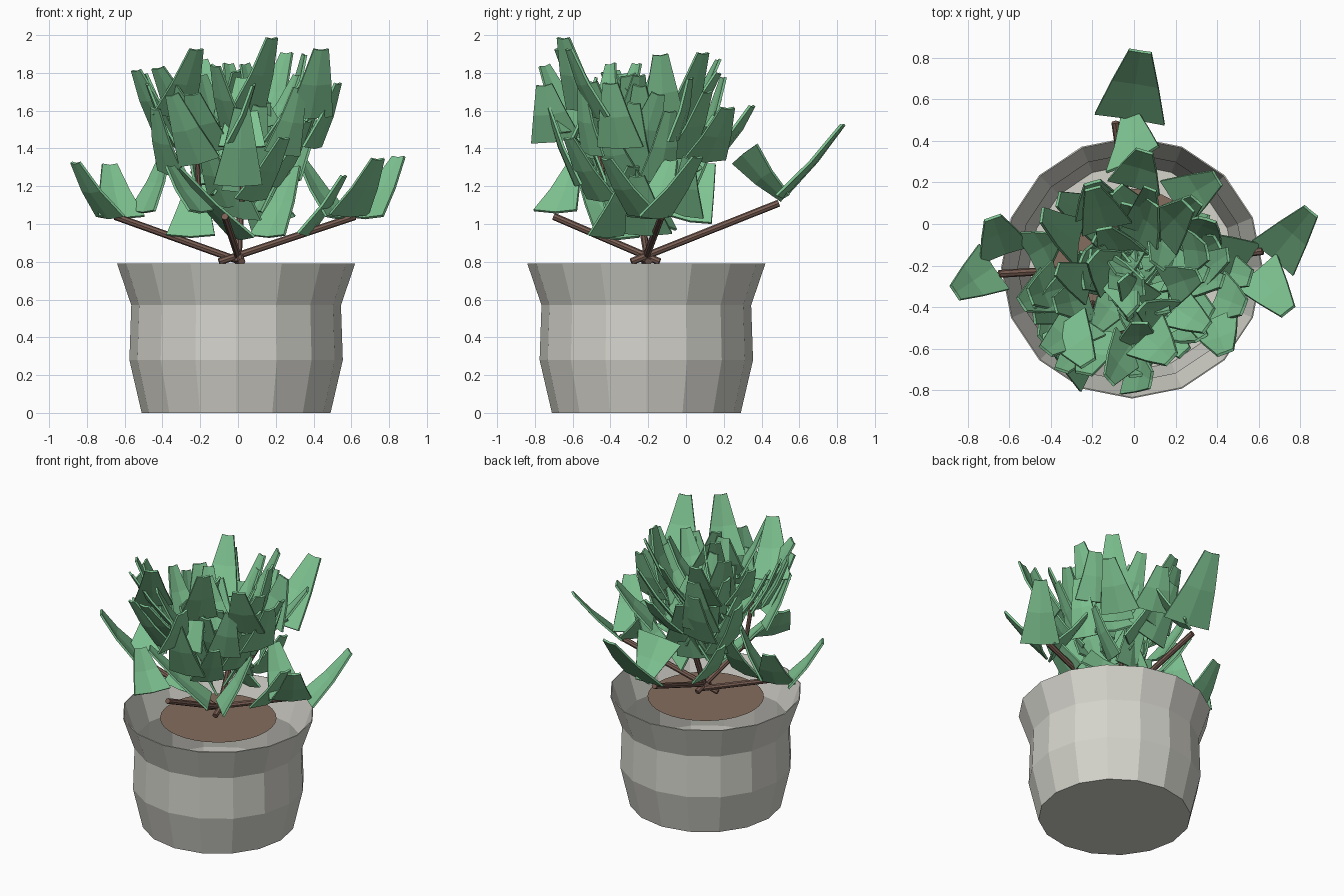
import bpy, bmesh, math, random
from mathutils import Vector

if "Cube" in bpy.data.objects:
    bpy.data.objects.remove(bpy.data.objects["Cube"])

random.seed(5)
CX, CY = -0.01, -0.21          # pot axis


def material(name, rgb):
    m = bpy.data.materials.new(name)
    m.diffuse_color = (*rgb, 1)
    m.use_nodes = True
    m.node_tree.nodes["Principled BSDF"].inputs["Base Color"].default_value = m.diffuse_color
    return m


GREY = material("stone_grey", (0.66, 0.655, 0.60))
GREEN = material("leaf_green", (0.21, 0.55, 0.285))
SOIL = material("soil_brown", (0.235, 0.155, 0.112))
BARK = material("bark_brown", (0.20, 0.115, 0.09))


def finish(name, bm, mat):
    mesh = bpy.data.meshes.new(name)
    bm.to_mesh(mesh)
    bm.free()
    mesh.materials.append(mat)
    ob = bpy.data.objects.new(name, mesh)
    bpy.context.collection.objects.link(ob)
    return ob


# Pot: sixteen-sided thin shell, open at the top
bm = bmesh.new()
rings = []
for r, z in [(0.50, 0), (0.565, 0.28), (0.555, 0.57), (0.63, 0.79)]:
    rings.append([bm.verts.new((CX + r * math.cos(k * math.tau / 16),
                                CY + r * math.sin(k * math.tau / 16), z))
                  for k in range(16)])
bm.faces.new(rings[0][::-1])
for lo, hi in zip(rings, rings[1:]):
    for k in range(16):
        j = (k + 1) % 16
        bm.faces.new((lo[k], lo[j], hi[j], hi[k]))
pot = finish("pot", bm, GREY)
shell = pot.modifiers.new("wall", 'SOLIDIFY')
shell.thickness, shell.offset = 0.006, -1

# Soil: flat disc just under the rim
bm = bmesh.new()
bmesh.ops.create_circle(bm, cap_ends=True, segments=32, radius=0.38)
bmesh.ops.translate(bm, verts=bm.verts, vec=(CX, CY, 0.747))
finish("soil", bm, SOIL)


# Stems: crossing low branches and a few upright twigs
def stem(name, a, b, r=0.019):
    a, b = Vector(a), Vector(b)
    bm = bmesh.new()
    bmesh.ops.create_cone(bm, cap_ends=True, segments=8, radius1=r, radius2=r,
                          depth=(b - a).length)
    ob = finish(name, bm, BARK)
    ob.location = (a + b) / 2
    ob.rotation_euler = (b - a).to_track_quat('Z', 'Y').to_euler()


stem("stem_right", (-0.10, -0.22, 0.80), (0.62, -0.13, 1.04))
stem("stem_left", (0.02, -0.20, 0.80), (-0.65, -0.24, 1.04))
stem("stem_back", (0.02, -0.29, 0.80), (-0.09, 0.49, 1.11))
stem("stem_front", (0.01, -0.14, 0.80), (-0.07, -0.70, 1.04))
stem("stem_middle", (0.00, -0.22, 0.80), (0.02, -0.08, 1.20))
stem("twig_front", (0.02, -0.42, 1.12), (0.03, -0.49, 1.57), 0.014)
stem("twig_left", (-0.20, -0.38, 1.08), (-0.22, -0.44, 1.40), 0.014)


# Leaves: wide-based tapering blades with a soft crease and a curl
def leaf(bm, base, tip, width, twist=0.0):
    base, tip = Vector(base), Vector(tip)
    d = (tip - base).normalized()
    side = d.cross(Vector((0, 0, 1))).normalized()
    n = side.cross(d)
    side, n = (side * math.cos(twist) + n * math.sin(twist),
               n * math.cos(twist) - side * math.sin(twist))
    rows = []
    for t, w, curl in [(0, 1, 0), (0.5, 0.66, -0.012), (1, 0.32, 0)]:
        p = base.lerp(tip, t) + n * curl
        rows.append([bm.verts.new(p + side * (s * w * width / 2)
                                  + n * (0.012 * abs(s) * w)
                                  + d * (0.006 * abs(s)))
                     for s in (-1, 0, 1)])
    for a, b in zip(rows, rows[1:]):
        for i in range(2):
            bm.faces.new((a[i], a[i + 1], b[i + 1], b[i]))


def leaf_object(name, bm):
    ob = finish(name, bm, GREEN)
    m = ob.modifiers.new("thickness", 'SOLIDIFY')
    m.thickness, m.offset = 0.014, 0


# Back blades at the end of the longest branch
bm = bmesh.new()
leaf(bm, (-0.02, 0.51, 1.14), (0.03, 0.83, 1.52), 0.34)
leaf(bm, (0.00, 0.30, 1.37), (-0.02, 0.52, 1.14), 0.30, 0.5)
leaf_object("back_leaves", bm)

# Blades at the other branch ends and around the outline
placed = [
    ((-0.68, -0.21, 1.03), (-0.86, -0.33, 1.32)),
    ((0.67, -0.16, 1.03), (0.85, 0.06, 1.35)),
    ((0.59, -0.23, 1.04), (0.74, -0.42, 1.34)),
    ((-0.62, -0.14, 1.03), (-0.68, 0.03, 1.31)),
    ((-0.20, -0.69, 1.06), (-0.36, -0.60, 1.30)),
    ((0.02, -0.36, 0.92), (-0.32, -0.55, 1.29)),
    ((0.16, -0.42, 0.93), (0.30, -0.28, 1.30)),
    ((-0.25, -0.32, 0.93), (-0.22, -0.14, 1.24)),
    ((0.36, -0.20, 0.94), (0.56, -0.26, 1.25)),
    ((0.53, -0.20, 1.03), (0.34, -0.08, 1.33)),
    ((-0.50, -0.15, 1.06), (-0.38, -0.08, 1.38)),
    ((0.00, -0.58, 1.20), (0.02, -0.73, 1.61)),
    ((0.06, -0.54, 1.60), (0.18, -0.65, 1.98)),
    ((-0.34, -0.48, 1.57), (-0.22, -0.67, 1.92)),
    ((0.38, -0.46, 1.56), (0.44, -0.62, 1.92)),
    ((-0.36, -0.30, 1.45), (-0.50, -0.35, 1.79)),
    ((0.40, -0.35, 1.40), (0.53, -0.40, 1.74)),
    ((0.20, 0.10, 1.33), (0.40, 0.22, 1.61)),
    ((0.00, 0.18, 1.38), (0.05, 0.35, 1.62)),
    ((-0.16, 0.06, 1.36), (-0.20, 0.20, 1.77)),
    ((0.12, -0.05, 1.50), (0.26, 0.09, 1.90)),
]
bm = bmesh.new()
for base, tip in placed:
    leaf(bm, base, tip, 0.26)
leaf_object("outer_leaves", bm)

# Dense crown: rising blades fanned around an axis that leans forward,
# every fourth one leaning back toward the middle
bm = bmesh.new()
count = 62
for i in range(count):
    z = 0.98 + 0.54 * ((i + 0.5) / count) ** 0.75
    a = i * 2.39996 + random.uniform(-0.3, 0.3)
    r = random.uniform(0.08, 0.40) * min(1, 0.5 + (z - 0.95) * 2)
    cy = -0.14 - 0.36 * (z - 1.0)
    out = Vector((math.cos(a), math.sin(a), 0))
    base = Vector((0.0, cy, z)) + out * r
    a += random.uniform(-0.7, 0.7)
    lean = random.uniform(0.09, 0.24)
    if i % 4 == 0:
        lean *= -0.9
    length = random.uniform(0.29, 0.40)
    tip = base + Vector((math.cos(a) * lean, math.sin(a) * lean - 0.02, length))
    tip.x = max(-0.54, min(0.54, tip.x))
    tip.y = max(tip.y, -0.75)
    leaf(bm, base, tip, random.uniform(0.20, 0.28), random.uniform(-0.6, 0.6))
leaf_object("crown_leaves", bm)
